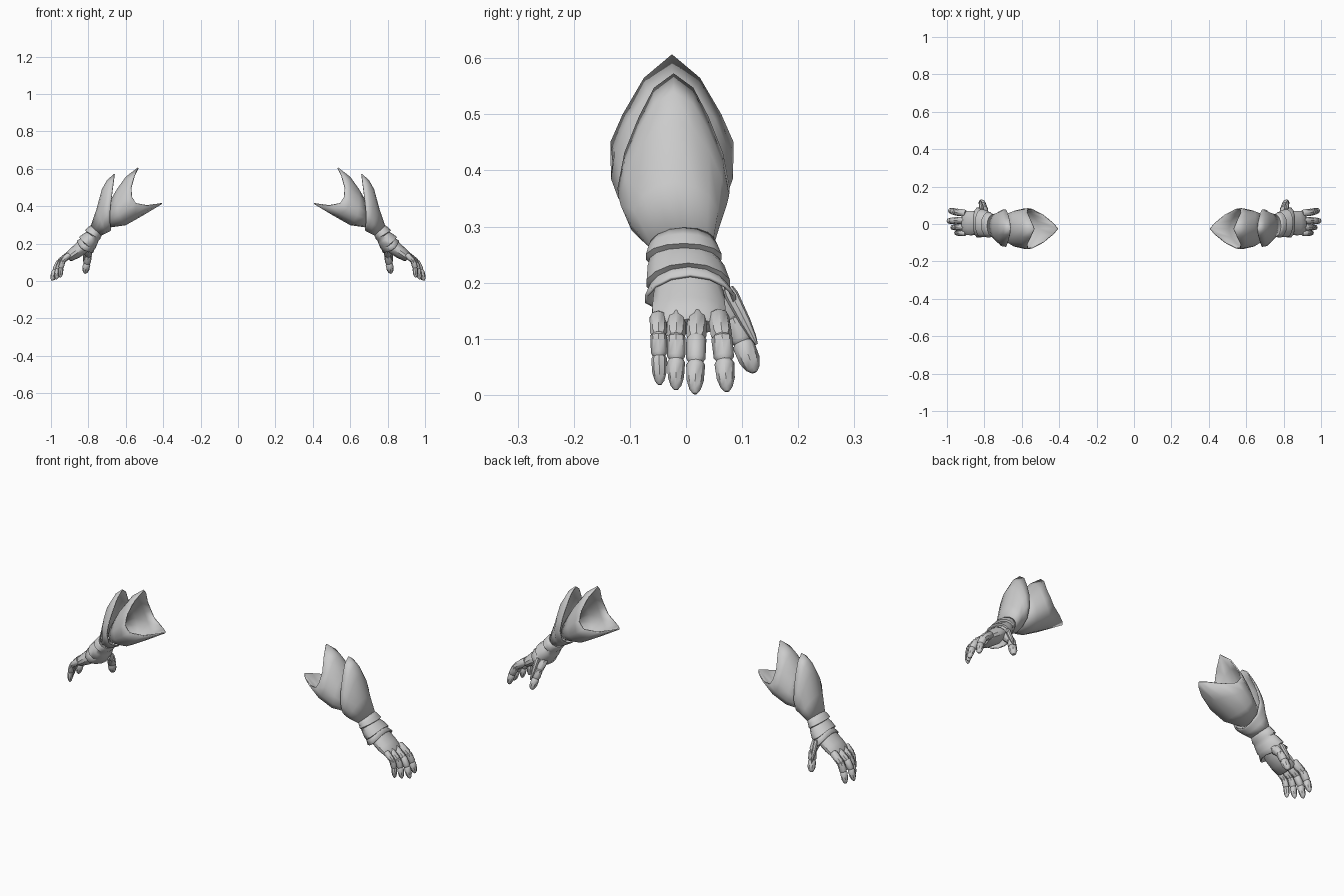
import bpy, bmesh, math
from mathutils import Vector

cube = bpy.data.objects.get("Cube")
if cube:
    bpy.data.objects.remove(cube, do_unlink=True)

metal = bpy.data.materials.new("plain grey metal")
metal.use_nodes = True
GREY = (0.6, 0.6, 0.6, 1)
metal.diffuse_color = GREY
metal.node_tree.nodes["Principled BSDF"].inputs["Base Color"].default_value = GREY

# Half cross-sections from the outer ridge (0) to the underside (1): (position, width)
ROUND = [((1 - math.cos(math.pi * i / 7)) / 2, math.sin(math.pi * i / 7)) for i in range(8)]
POINTED = [(0, 0), (.08, .35), (.24, .62), (.44, .88), (.64, 1), (.85, .8), (.96, .4), (1, 0)]


def close_half(half, cy):
    """Turn half a section of (x, z, y offset) into a full ring."""
    ring = [Vector((x, cy + y, z)) for x, z, y in half]
    return ring + [Vector((x, cy - y, z)) for x, z, y in half[-2:0:-1]]


def section(top, under, width, cy=0.0, bow=0.0, point=0.0):
    """Ring between an outer point and an underside point, bowed along the arm."""
    half = []
    for (v0, w0), (v1, w1) in zip(ROUND, POINTED):
        v, w = v0 + (v1 - v0) * point, w0 + (w1 - w0) * point
        half.append((top[0] + (under[0] - top[0]) * v + bow * w * w,
                     top[1] + (under[1] - top[1]) * v - bow * w * w, width * w))
    return close_half(half, cy)


def loft(name, rings, side, capped=False, thickness=0.0):
    """Skin rings into one smooth part; side is +1 for left, -1 for right."""
    bm = bmesh.new()
    rows = [[bm.verts.new((p.x * side, p.y, p.z)) for p in r] for r in rings]
    n = len(rows[0])
    faces = []
    for a, b in zip(rows, rows[1:]):
        for i in range(n):
            j = (i + 1) % n
            faces.append([a[i], b[i], b[j], a[j]])
    if capped:
        faces += [rows[0], rows[-1][::-1]]
    for f in faces:
        bm.faces.new(f if side > 0 else f[::-1])
    if capped:
        bmesh.ops.recalc_face_normals(bm, faces=bm.faces)
    me = bpy.data.meshes.new(name)
    bm.to_mesh(me)
    bm.free()
    me.materials.append(metal)
    me.shade_smooth()
    me.set_sharp_from_angle(angle=math.radians(40))
    ob = bpy.data.objects.new(name, me)
    bpy.context.collection.objects.link(ob)
    if thickness:
        mod = ob.modifiers.new("shell", 'SOLIDIFY')
        mod.thickness = thickness
        mod.offset = -1
    return ob


def digit(name, path, radii, side, sides=8):
    """Armoured finger: overlapping tapered segments along a path."""
    path = [Vector(p) for p in path]
    for k, (a, b) in enumerate(zip(path, path[1:])):
        d = (b - a).normalized()
        u = d.cross(Vector((0, 1, 0))).normalized()
        w = d.cross(u)
        last = k == len(path) - 2
        ra, rb = radii[k], radii[k + 1]
        if last:
            shape = [(0, .75), (.12, 1), (.6, .95), (.87, .65), (1, .25)]
        else:
            shape = [(-.08, .7), (.05, 1), (.9, 1), (1.06, .75)]
        rings = []
        for t, s in shape:
            r = (ra + (rb - ra) * t) * s
            rings.append([a.lerp(b, t) + r * (u * math.cos(q) + w * math.sin(q))
                          for q in [2 * math.pi * i / sides for i in range(sides)]])
        loft(f"{name}_segment_{k + 1}", rings, side, capped=True)


# Swept elbow opening with an upper and an inner peak
RIM = [(.535, .607, 0), (.555, .565, .05), (.572, .50, .088), (.568, .45, .11),
       (.545, .415, .106), (.485, .402, .075), (.43, .408, .03), (.405, .412, 0)]

# Finger layout: name, knuckle y, tip (x, y, z), radius
FINGERS = [("index_finger", .058, (.985, .073, .006), .019),
           ("middle_finger", .02, (.995, .016, .002), .018),
           ("ring_finger", -.017, (.972, -.018, .009), .017),
           ("little_finger", -.05, (.95, -.047, .018), .015)]

for label, side in (("left", 1), ("right", -1)):
    # Flared elbow cuff
    loft(f"{label}_elbow_cuff", [
        close_half(RIM, -.025),
        section((.60, .557), (.505, .352), .11, -.025, .045, .5),
        section((.648, .49), (.60, .298), .098, -.025, .02, .3),
        section((.70, .40), (.69, .285), .07, -.02)], side, thickness=.006)

    # Pointed forearm plate wrapping to the wrist
    loft(f"{label}_forearm_plate", [
        section((.662, .573), (.678, .272), .1, -.022, .012, 1),
        section((.70, .54), (.682, .268), .099, -.022, .012, .9),
        section((.728, .49), (.688, .264), .095, -.022, .01, .7),
        section((.758, .38), (.705, .255), .08, -.018, 0, .3),
        section((.787, .295), (.73, .243), .058, -.008)], side, thickness=.005)

    # Wrist guard in stepped, flaring bands
    loft(f"{label}_wrist_guard", [
        section((.783, .30), (.725, .25), .056, -.005),
        section((.803, .287), (.732, .236), .063, -.005),
        section((.818, .27), (.738, .222), .069, -.004),
        section((.81, .262), (.745, .216), .063, -.003),
        section((.828, .252), (.752, .198), .07, 0),
        section((.85, .235), (.76, .178), .076, .004, .008),
        section((.842, .228), (.765, .172), .07, .005, .008),
        section((.862, .215), (.775, .15), .083, .008, .012)], side, thickness=.006)

    # Back of the hand and palm
    loft(f"{label}_hand", [
        section((.83, .235), (.78, .185), .052, .005),
        section((.862, .205), (.81, .15), .064, .005),
        section((.895, .175), (.848, .125), .067, .005),
        section((.922, .147), (.885, .108), .064, .005),
        section((.924, .135), (.898, .108), .052, .005)], side, capped=True)

    # Four fingers curling down
    for name, ky, (tx, ty, tz), r in FINGERS:
        base = Vector((.903, ky, .14))
        tip = Vector((tx, ty, tz))
        bend = Vector((.016, 0, .014))
        path = [base, base.lerp(tip, .38) + bend, base.lerp(tip, .66) + bend * .8, tip]
        digit(f"{label}_{name}", path, [r, r, r * .95, r * .85], side)

    # Thumb pointing down from the palm, with its slim cover plate
    digit(f"{label}_thumb", [(.80, .045, .175), (.80, .083, .135), (.808, .1, .095),
                             (.818, .122, .04)], [.024, .019, .02, .02], side)
    digit(f"{label}_thumb_plate", [(.815, .075, .19), (.822, .126, .09)], [.013, .009], side)
